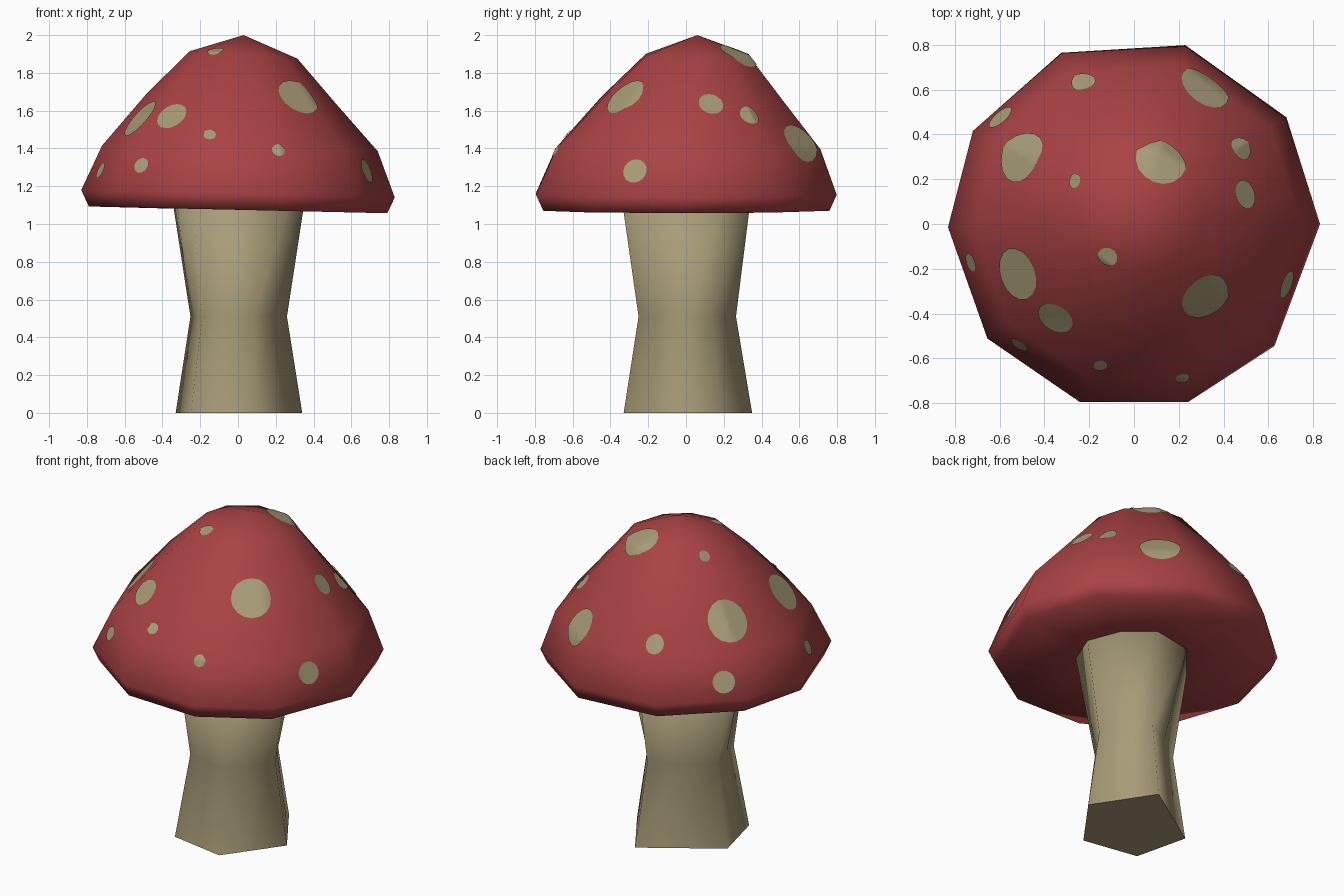
import bpy, bmesh, math
from mathutils import Vector
from mathutils.bvhtree import BVHTree

if "Cube" in bpy.data.objects:
    bpy.data.objects.remove(bpy.data.objects["Cube"])


def material(name, rgb):
    m = bpy.data.materials.new(name)
    m.diffuse_color = (*rgb, 1)
    m.use_nodes = True
    m.node_tree.nodes["Principled BSDF"].inputs["Base Color"].default_value = m.diffuse_color
    return m


RED = material("cap red", (0.40, 0.055, 0.058))
TAN = material("stem tan", (0.39, 0.33, 0.184))


def finish(name, bm, mat, recalc=True):
    if recalc:
        bmesh.ops.recalc_face_normals(bm, faces=bm.faces)
    for f in bm.faces:
        f.smooth = True
    me = bpy.data.meshes.new(name)
    bm.to_mesh(me)
    me.materials.append(mat)
    ob = bpy.data.objects.new(name, me)
    bpy.context.collection.objects.link(ob)
    return ob


def bridge(bm, a, b):
    n = len(a)
    for i in range(n):
        j = (i + 1) % n
        bm.faces.new((a[i], a[j], b[j], b[i]))


# Stem: a rough pentagon at the foot, pinched waist, rounder where it meets the cap
foot = [Vector(p) for p in ((.34, 0), (.11, .35), (-.33, .06), (-.25, -.27), (.1, -.33))]
outline = []
for i, p in enumerate(foot):
    outline += [p, (p + foot[(i + 1) % 5]) / 2]
bm = bmesh.new()
rings = []
for z, scale, roundness in ((0, 1, 0), (.51, .76, .1), (1.09, 1, .8)):
    ring = []
    for p in outline:
        q = (p * scale).lerp(p.normalized() * .35 * scale, roundness)
        ring.append(bm.verts.new((q.x, q.y, z)))
    rings.append(ring)
for a, b in zip(rings, rings[1:]):
    bridge(bm, a, b)
base = bm.faces.new(rings[0])
bm.faces.new(rings[-1])
bmesh.ops.split_edges(bm, edges=base.edges[:])
finish("stem", bm, TAN)

# Cap: ten-sided dome, slightly tilted, with a flat underside
angles = [math.radians(a) for a in (0, 35, 74, 113, 150, 181, 218, 253, 287, 319)]
# radius, height, centre x, centre y, tilt
profile = ((.30, 1.08, 0, 0, 0), (.79, 1.075, 0, 0, .018), (.83, 1.16, 0, 0, .02),
           (.73, 1.40, .01, .01, .015), (.50, 1.665, .02, .03, .03), (.285, 1.895, .03, .06, .02))
bm = bmesh.new()
rings = []
for r, z, cx, cy, tilt in profile:
    rings.append([bm.verts.new((cx + r * math.cos(a), cy + r * math.sin(a),
                                z - tilt * math.cos(a))) for a in angles])
for a, b in zip(rings, rings[1:]):
    bridge(bm, a, b)
bm.faces.new(rings[0][::-1])
apex = bm.verts.new((.03, .06, 2.0))
top = rings[-1]
for i in range(10):
    bm.faces.new((top[i], top[(i + 1) % 10], apex))
bmesh.ops.recalc_face_normals(bm, faces=bm.faces)
tree = BVHTree.FromBMesh(bm)
finish("cap", bm, RED)

# Spots: thin patches laid on the cap surface (x, y, z, radius)
spots = ((.11, .28, 1.86, .12), (.31, .60, 1.42, .12), (-.23, .61, 1.46, .06),
         (-.60, .48, 1.28, .065), (-.50, .31, 1.57, .13), (-.25, .19, 1.86, .035),
         (.47, .34, 1.57, .06), (.49, .13, 1.63, .067), (-.72, -.17, 1.28, .045),
         (-.51, -.22, 1.55, .12), (-.35, -.42, 1.57, .085), (-.12, -.15, 1.92, .045),
         (.32, -.32, 1.67, .12), (.68, -.27, 1.28, .066), (-.50, -.52, 1.30, .043),
         (-.15, -.65, 1.49, .034), (.22, -.70, 1.40, .04))
bm = bmesh.new()
for x, y, z, r in spots:
    c, n, _, _ = tree.find_nearest(Vector((x, y, z)))
    u = n.cross(Vector((0, 0, 1))).normalized()
    v = n.cross(u)

    def on_cap(d):
        p, pn, _, _ = tree.find_nearest(c + d + n * .01)
        return bm.verts.new(p + pn * .005)

    centre = on_cap(Vector())
    prev = None
    for k in range(1, 5):
        ring = [on_cap((u * math.cos(t) + v * math.sin(t)) * r * k / 4)
                for t in (i * math.tau / 16 for i in range(16))]
        if prev:
            bridge(bm, prev, ring)
        else:
            for i in range(16):
                bm.faces.new((centre, ring[i], ring[(i + 1) % 16]))
        prev = ring
# make every patch face outwards
bm.normal_update()
for f in bm.faces:
    if f.normal.dot(f.calc_center_median() - Vector((0, 0, 1))) < 0:
        f.normal_flip()
finish("cap_spots", bm, TAN, recalc=False)
